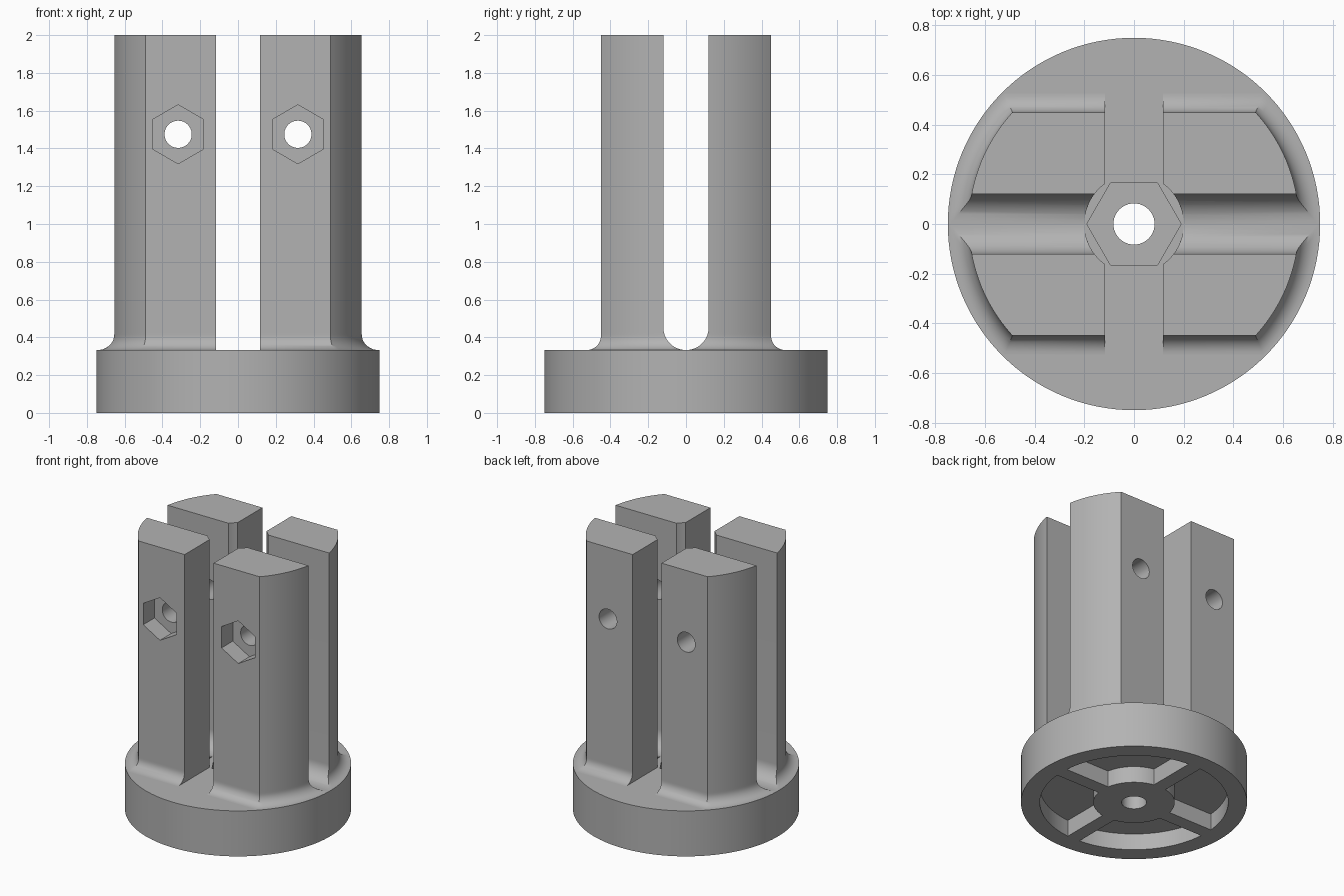
import bpy, bmesh
from math import sin, cos, pi, sqrt, atan2, asin, radians
from mathutils import Matrix

cube = bpy.data.objects.get("Cube")
if cube:
    bpy.data.objects.remove(cube, do_unlink=True)

BASE_R, BASE_H, TOP = 0.75, 0.333, 2.0
SLOT_X, SLOT_Y = 0.117, 0.12       # half widths of the crossing slots
FLAT_Y, ROUND_R = 0.45, 0.665      # outer faces of the posts
FILLET = 0.075

grey = bpy.data.materials.new("plain grey")
grey.use_nodes = True
grey.diffuse_color = (0.45, 0.45, 0.45, 1)
grey.node_tree.nodes["Principled BSDF"].inputs["Base Color"].default_value = (0.45, 0.45, 0.45, 1)


def loft(name, rings):
    """Solid from a stack of matching rings of points."""
    bm = bmesh.new()
    loops = [[bm.verts.new(p) for p in ring] for ring in rings]
    n = len(loops[0])
    for a, b in zip(loops, loops[1:]):
        for i in range(n):
            j = (i + 1) % n
            bm.faces.new((a[i], a[j], b[j], b[i]))
    bm.faces.new(loops[0])
    bm.faces.new(loops[-1])
    bmesh.ops.recalc_face_normals(bm, faces=bm.faces)
    mesh = bpy.data.meshes.new(name)
    bm.to_mesh(mesh)
    bm.free()
    mesh.materials.append(grey)
    obj = bpy.data.objects.new(name, mesh)
    bpy.context.collection.objects.link(obj)
    return obj


def prism(name, outline, z0, z1):
    return loft(name, [[(x, y, z) for x, y in outline] for z in (z0, z1)])


def polygon(r, sides, start=0.0):
    return [(r * cos(start + 2 * pi * i / sides), r * sin(start + 2 * pi * i / sides))
            for i in range(sides)]


def cut(obj, cutters):
    """Subtract the cutters, bake the result and drop the cutters."""
    for c in cutters:
        c.hide_render = True
        mod = obj.modifiers.new("cut", 'BOOLEAN')
        mod.operation = 'DIFFERENCE'
        mod.solver = 'EXACT'
        mod.object = c
    bpy.context.view_layer.update()
    graph = bpy.context.evaluated_depsgraph_get()
    mesh = bpy.data.meshes.new_from_object(obj.evaluated_get(graph))
    obj.modifiers.clear()
    obj.data = mesh
    for c in cutters:
        bpy.data.objects.remove(c, do_unlink=True)


def smooth(obj):
    bpy.ops.object.select_all(action='DESELECT')
    obj.select_set(True)
    bpy.context.view_layer.objects.active = obj
    bpy.ops.object.shade_smooth_by_angle(angle=radians(30))


def spread(h, r):
    """Outward reach of a concave fillet of radius r at height h."""
    return r - sqrt(r * r - (r - h) ** 2) if h < r else 0.0


def post_ring(h, z, sx, sy):
    inner = SLOT_Y - spread(h, SLOT_Y - 0.001)
    out = spread(h, FILLET)
    r, flat = ROUND_R + out, FLAT_Y + out
    a0, a1 = asin(inner / r), asin(flat / r)
    pts = [(SLOT_X, inner)]
    pts += [(r * cos(a0 + (a1 - a0) * i / 16), r * sin(a0 + (a1 - a0) * i / 16)) for i in range(17)]
    pts.append((SLOT_X, flat))
    return [(sx * x, sy * y, z) for x, y in pts]


def along_y(obj, x, y, z):
    """Turn an upright prism so that it points along +y from the given spot."""
    obj.data.transform(Matrix.Translation((x, y, z)) @ Matrix.Rotation(-pi / 2, 4, 'X'))
    return obj


# Round base with nut recess, centre bore and four pockets underneath
base = prism("base", polygon(BASE_R, 128), 0, BASE_H)
cutters = [prism("bore", polygon(0.083, 48), -0.1, 0.5),
           prism("nut_recess", polygon(0.19, 6), BASE_H - 0.13, 0.5)]
for k in range(4):
    outline = []
    for r, order in ((0.625, range(25)), (0.27, range(24, -1, -1))):
        a = asin(0.05 / r)
        for i in order:
            t = k * pi / 2 + a + (pi / 2 - 2 * a) * i / 24
            outline.append((r * cos(t), r * sin(t)))
    cutters.append(prism("pocket", outline, -0.1, 0.12))
cut(base, cutters)
smooth(base)

# Four posts with filleted feet, a bolt hole each and nut traps at the front
heights = [SLOT_Y * (1 - cos(pi / 2 * i / 14)) for i in range(15)]
for sx, side in ((1, "left"), (-1, "right")):
    for sy, end in ((-1, "front"), (1, "back")):
        rings = [post_ring(0, BASE_H - 0.004, sx, sy)]
        rings += [post_ring(h, BASE_H + h, sx, sy) for h in heights]
        rings.append(post_ring(1, TOP, sx, sy))
        post = loft(f"{end}_{side}_post", rings)
        holes = [prism("core", polygon(0.2, 64), 0, 2.2),
                 along_y(prism("bolt_hole", polygon(0.072, 48), 0, 2), sx * 0.317, -1, 1.475)]
        if sy < 0:
            trap = prism("nut_trap", polygon(0.156, 6, pi / 2), 0, 0.28)
            holes.append(along_y(trap, sx * 0.317, -0.6, 1.475))
        cut(post, holes)
        smooth(post)
